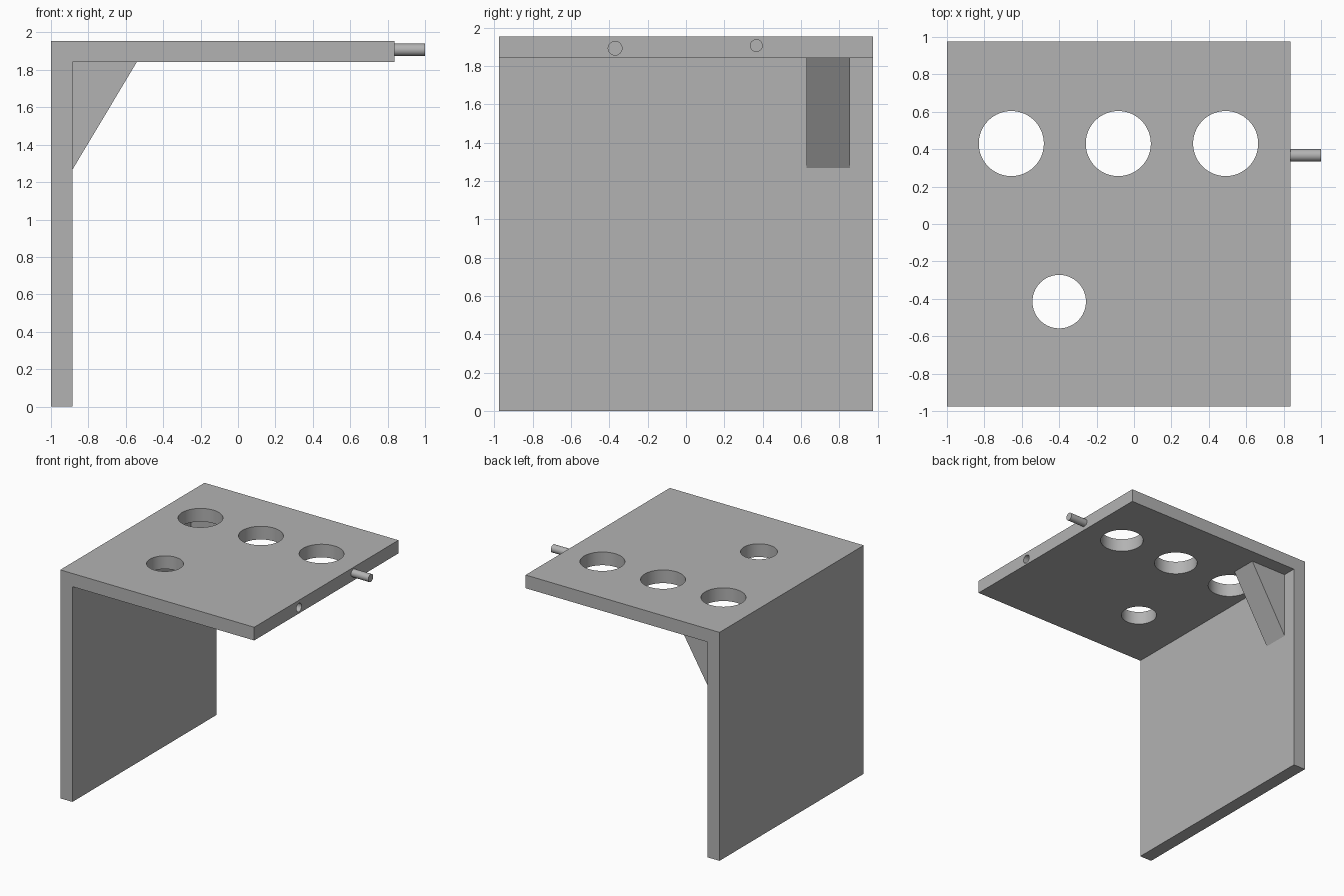
import bpy
import bmesh
from mathutils import Matrix, Vector

cube = bpy.data.objects.get("Cube")
if cube:
    bpy.data.objects.remove(cube, do_unlink=True)

grey = bpy.data.materials.new("plain grey")
grey.use_nodes = True
colour = (0.45, 0.45, 0.45, 1)
grey.diffuse_color = colour
grey.node_tree.nodes["Principled BSDF"].inputs["Base Color"].default_value = colour


def add_object(name, bm):
    bmesh.ops.recalc_face_normals(bm, faces=bm.faces)
    mesh = bpy.data.meshes.new(name)
    bm.to_mesh(mesh)
    bm.free()
    mesh.materials.append(grey)
    obj = bpy.data.objects.new(name, mesh)
    bpy.context.collection.objects.link(obj)
    return obj


def extrude_profile(name, points, y0, y1):
    """Extrude an x-z outline along y."""
    bm = bmesh.new()
    face = bm.faces.new([bm.verts.new((x, y0, z)) for x, z in points])
    result = bmesh.ops.extrude_face_region(bm, geom=[face])
    verts = [v for v in result["geom"] if isinstance(v, bmesh.types.BMVert)]
    bmesh.ops.translate(bm, verts=verts, vec=(0, y1 - y0, 0))
    return add_object(name, bm)


def cylinder(name, start, end, radius, sides=64):
    start, end = Vector(start), Vector(end)
    axis = end - start
    turn = axis.to_track_quat("Z", "Y").to_matrix().to_4x4()
    bm = bmesh.new()
    bmesh.ops.create_cone(bm, cap_ends=True, segments=sides,
                          radius1=radius, radius2=radius, depth=axis.length,
                          matrix=Matrix.Translation((start + end) / 2) @ turn)
    return add_object(name, bm)


def smooth(obj):
    bpy.ops.object.select_all(action="DESELECT")
    obj.select_set(True)
    bpy.context.view_layer.objects.active = obj
    bpy.ops.object.shade_smooth_by_angle()


TOP, UNDER = 1.955, 1.842
WALL_IN, EDGE = -0.885, 0.836
HALF = 0.975

# Side wall and top plate in one L-shaped piece
bracket = extrude_profile("angle_plate", [
    (-1, 0), (WALL_IN, 0), (WALL_IN, UNDER),
    (EDGE, UNDER), (EDGE, TOP), (-1, TOP)], -HALF, HALF)

# Three large holes, one smaller hole and a blind socket in the edge
holes = [(-0.656, 0.43, 0.174), (-0.084, 0.43, 0.174),
         (0.49, 0.43, 0.174), (-0.4, -0.415, 0.143)]
cutters = [cylinder("plate_hole_cutter", (x, y, UNDER - 0.1), (x, y, TOP + 0.1), r)
           for x, y, r in holes]
cutters.append(cylinder("edge_socket_cutter", (EDGE - 0.16, -0.37, 1.893),
                        (EDGE + 0.1, -0.37, 1.893), 0.036, 32))

bpy.context.view_layer.objects.active = bracket
for cutter in cutters:
    mod = bracket.modifiers.new("hole", "BOOLEAN")
    mod.operation = "DIFFERENCE"
    mod.solver = "EXACT"
    mod.object = cutter
    bpy.ops.object.modifier_apply(modifier=mod.name)
for cutter in cutters:
    bpy.data.objects.remove(cutter, do_unlink=True)
smooth(bracket)

# Triangular brace in the inner corner
extrude_profile("corner_brace", [
    (WALL_IN, UNDER), (WALL_IN, 1.267), (-0.541, UNDER)], 0.63, 0.856)

# Round pin on the free edge
smooth(cylinder("edge_pin", (EDGE, 0.367, 1.907), (1, 0.367, 1.907), 0.033, 32))
